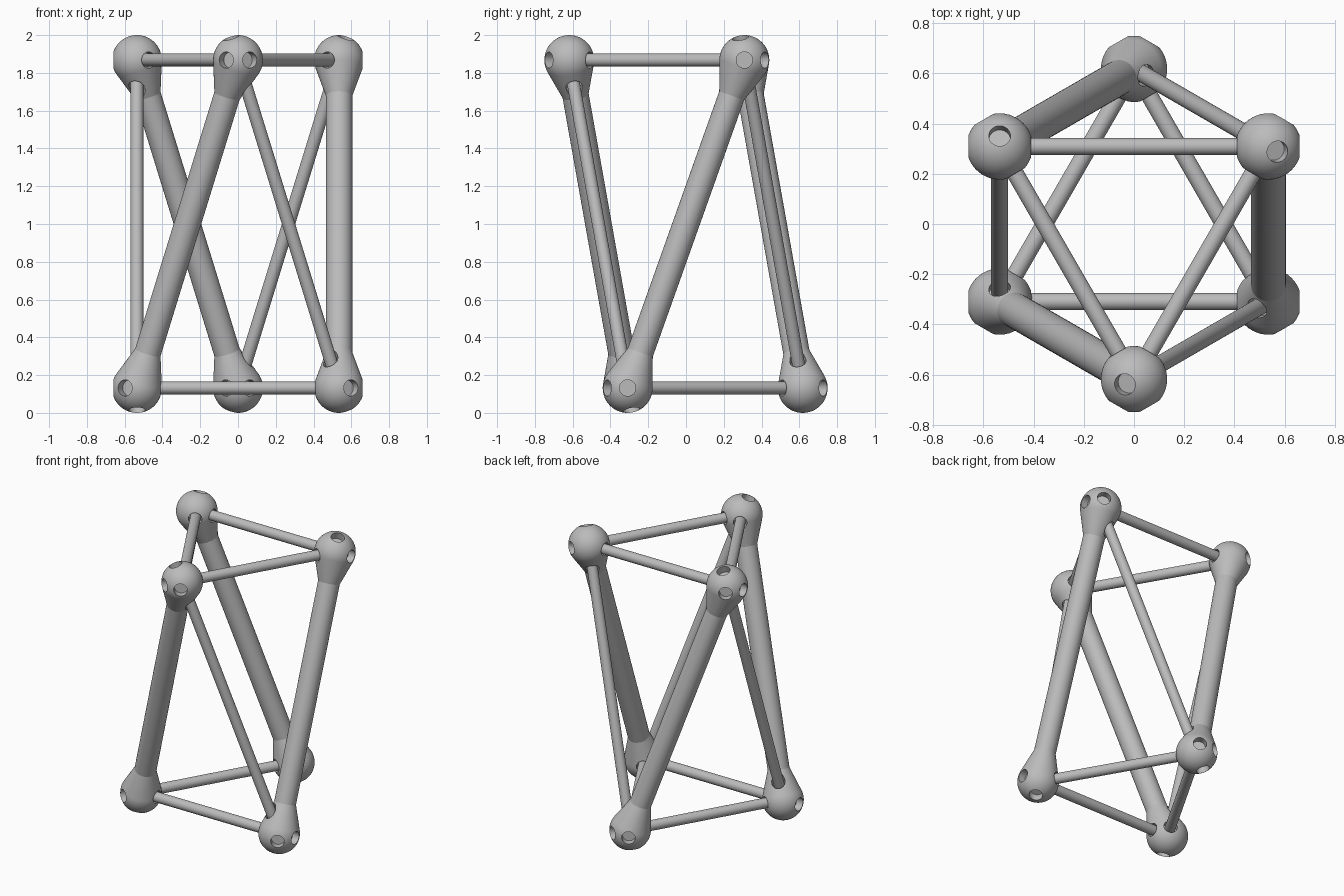
import bpy, bmesh
from math import sin, cos, tan, radians, pi
from mathutils import Vector, Matrix

cube = bpy.data.objects.get("Cube")
if cube:
    bpy.data.objects.remove(cube, do_unlink=True)

RING, BALL = 0.618, 0.132          # node circle radius, ball radius
STRUT, ROD, HOLE = 0.07, 0.034, 0.043
NECK = 0.2                         # node centre to end of tapered neck
FLOOR = 0.075                      # node centre to bottom of a socket
SEG = 48

grey = bpy.data.materials.new("grey")
grey.use_nodes = True
grey.diffuse_color = (0.5, 0.5, 0.5, 1)
grey.node_tree.nodes["Principled BSDF"].inputs["Base Color"].default_value = (0.5, 0.5, 0.5, 1)


def finish(name, bm):
    bmesh.ops.recalc_face_normals(bm, faces=bm.faces)
    mesh = bpy.data.meshes.new(name)
    bm.to_mesh(mesh)
    bm.free()
    mesh.materials.append(grey)
    obj = bpy.data.objects.new(name, mesh)
    bpy.context.collection.objects.link(obj)
    return obj


def smooth(obj):
    bpy.ops.object.select_all(action='DESELECT')
    obj.select_set(True)
    bpy.context.view_layer.objects.active = obj
    bpy.ops.object.shade_smooth_by_angle(angle=radians(14))


def aim(direction):
    return direction.to_track_quat('Z', 'Y').to_matrix().to_4x4()


def add_cylinder(bm, a, b, radius):
    d = b - a
    place = Matrix.Translation((a + b) / 2) @ aim(d)
    bmesh.ops.create_cone(bm, cap_ends=True, segments=SEG, radius1=radius,
                          radius2=radius, depth=d.length, matrix=place)


def bar(name, a, b, radius, inset):
    # Straight round bar whose ends stop short of the node centres
    step = (b - a).normalized() * inset
    bm = bmesh.new()
    add_cylinder(bm, a + step, b - step, radius)
    smooth(finish(name, bm))


def node(name, centre, strut_dir, rod_dirs):
    # Lathed ball with a tangent neck along the strut
    slope = radians(18.5)
    steps = 22
    profile = []
    for i in range(steps + 1):
        t = pi - (pi / 2 + slope) * i / steps
        profile.append((BALL * sin(t), BALL * cos(t)))
    profile += [(STRUT, NECK), (0, NECK)]
    bm = bmesh.new()
    verts = [bm.verts.new((r, 0, z)) for r, z in profile]
    edges = [bm.edges.new(pair) for pair in zip(verts, verts[1:])]
    bmesh.ops.spin(bm, geom=verts + edges, cent=(0, 0, 0), axis=(0, 0, 1),
                   angle=2 * pi, steps=SEG)
    bmesh.ops.remove_doubles(bm, verts=bm.verts, dist=0.0001)
    bm.transform(Matrix.Translation(centre) @ aim(strut_dir))
    ball = finish(name, bm)

    # Sockets on the rod side and straight opposite
    cut = bmesh.new()
    for d in rod_dirs:
        for s in (1, -1):
            add_cylinder(cut, centre + d * s * FLOOR, centre + d * s * 0.25, HOLE)
    cutter = finish("socket_cutter", cut)
    cutter.hide_render = True
    mod = ball.modifiers.new("sockets", 'BOOLEAN')
    mod.operation, mod.solver, mod.use_self = 'DIFFERENCE', 'EXACT', True
    mod.object = cutter
    smooth(ball)
    bpy.ops.object.modifier_move_to_index(modifier="sockets", index=0)
    bpy.ops.object.modifier_apply(modifier="sockets")
    bpy.data.objects.remove(cutter, do_unlink=True)
    smooth(ball)


def on_ring(angle, z):
    return Vector((RING * cos(radians(angle)), RING * sin(radians(angle)), z))


# Two triangles of nodes, the upper one turned by 60 degrees
bottom = [on_ring(90 + 120 * k, BALL) for k in range(3)]
top = [on_ring(150 + 120 * k, 2 - BALL) for k in range(3)]

for k in range(3):
    n, p = (k + 1) % 3, (k - 1) % 3
    bar(f"strut_{k + 1}", bottom[k], top[k], STRUT, NECK - 0.002)
    bar(f"side_rod_{k + 1}", bottom[k], top[p], ROD, FLOOR - 0.005)
    for label, ring, other, steep in (("bottom", bottom, top, p), ("top", top, bottom, n)):
        c = ring[k]
        bar(f"{label}_rod_{k + 1}", c, ring[n], ROD, FLOOR - 0.005)
        ends = (ring[n], ring[p], other[steep])
        node(f"{label}_node_{k + 1}", c, other[k] - c,
             [(e - c).normalized() for e in ends])
